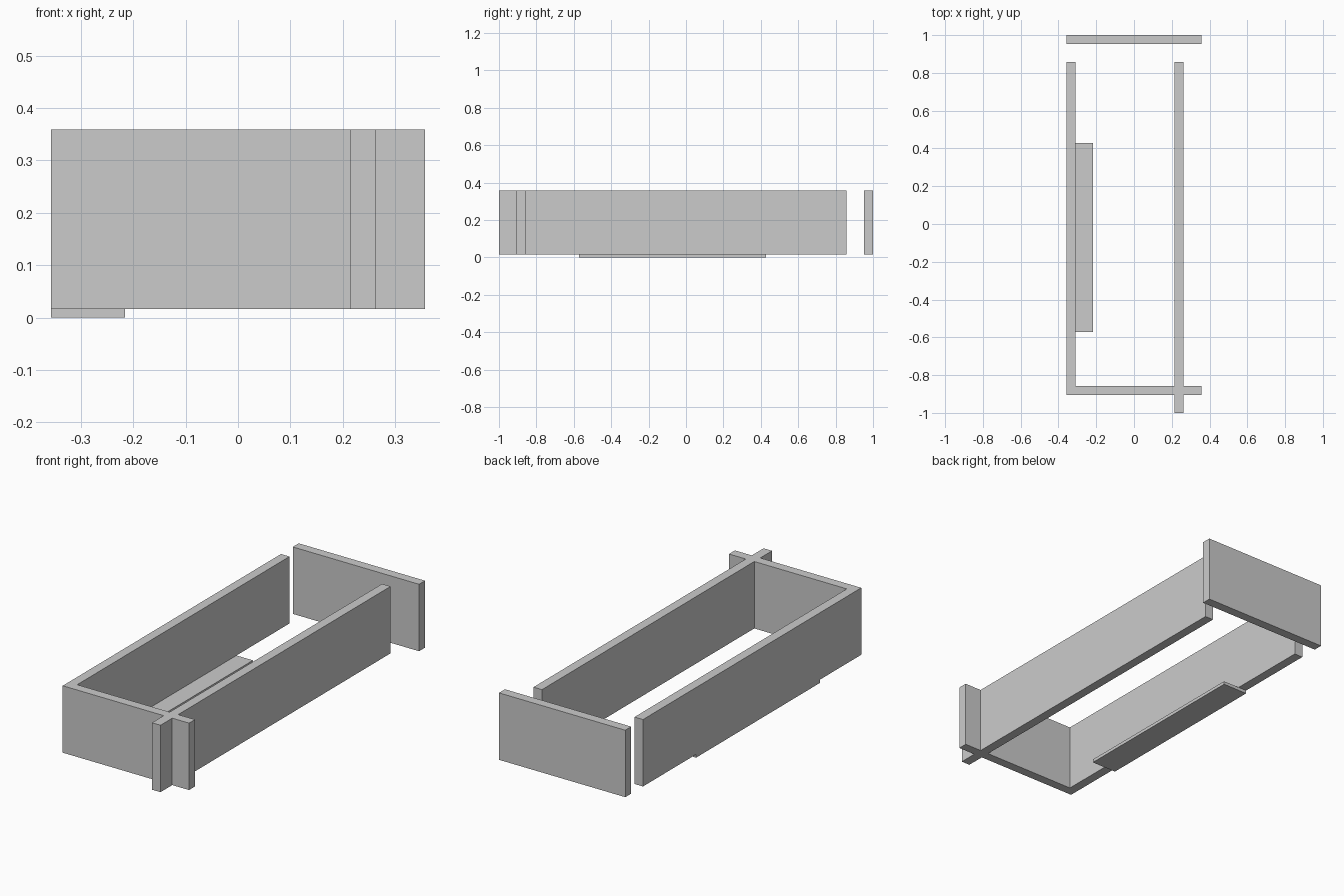
import bpy, bmesh

if "Cube" in bpy.data.objects:
    bpy.data.objects.remove(bpy.data.objects["Cube"])

Z0, Z1 = 0.0165, 0.3585   # underside and top of the upright boards
X = 0.357                 # half width
T = 0.048                 # board thickness


def prism(name, outline, z0, z1):
    """Extrude a counter-clockwise plan outline from z0 to z1."""
    bm = bmesh.new()
    base = bm.faces.new([bm.verts.new((x, y, z0)) for x, y in outline])
    top = bmesh.ops.extrude_face_region(bm, geom=[base], use_keep_orig=True)["geom"]
    verts = [v for v in top if isinstance(v, bmesh.types.BMVert)]
    bmesh.ops.translate(bm, verts=verts, vec=(0, 0, z1 - z0))
    bmesh.ops.recalc_face_normals(bm, faces=bm.faces)
    mesh = bpy.data.meshes.new(name)
    bm.to_mesh(mesh)
    bm.free()
    obj = bpy.data.objects.new(name, mesh)
    bpy.context.collection.objects.link(obj)
    return obj


def rect(x0, x1, y0, y1):
    return [(x0, y0), (x1, y0), (x1, y1), (x0, y1)]


# Joined side boards and front board, crossing at the front right
xl, xr = 0.214, 0.214 + T
yf, yi, yb = -0.905, -0.857, 0.857
prism("side_and_front_boards", [
    (-X, yf), (xl, yf), (xl, -1), (xr, -1), (xr, yf), (X, yf),
    (X, yi), (xr, yi), (xr, yb), (xl, yb), (xl, yi),
    (-X + T, yi), (-X + T, yb), (-X, yb)], Z0, Z1)

# Detached board at the back
prism("back_board", rect(-X, X, 1 - T, 1), Z0, Z1)

# Thin slat under the left side board
prism("bottom_slat", rect(-X, -0.216, -0.571, 0.429), 0, Z0)
